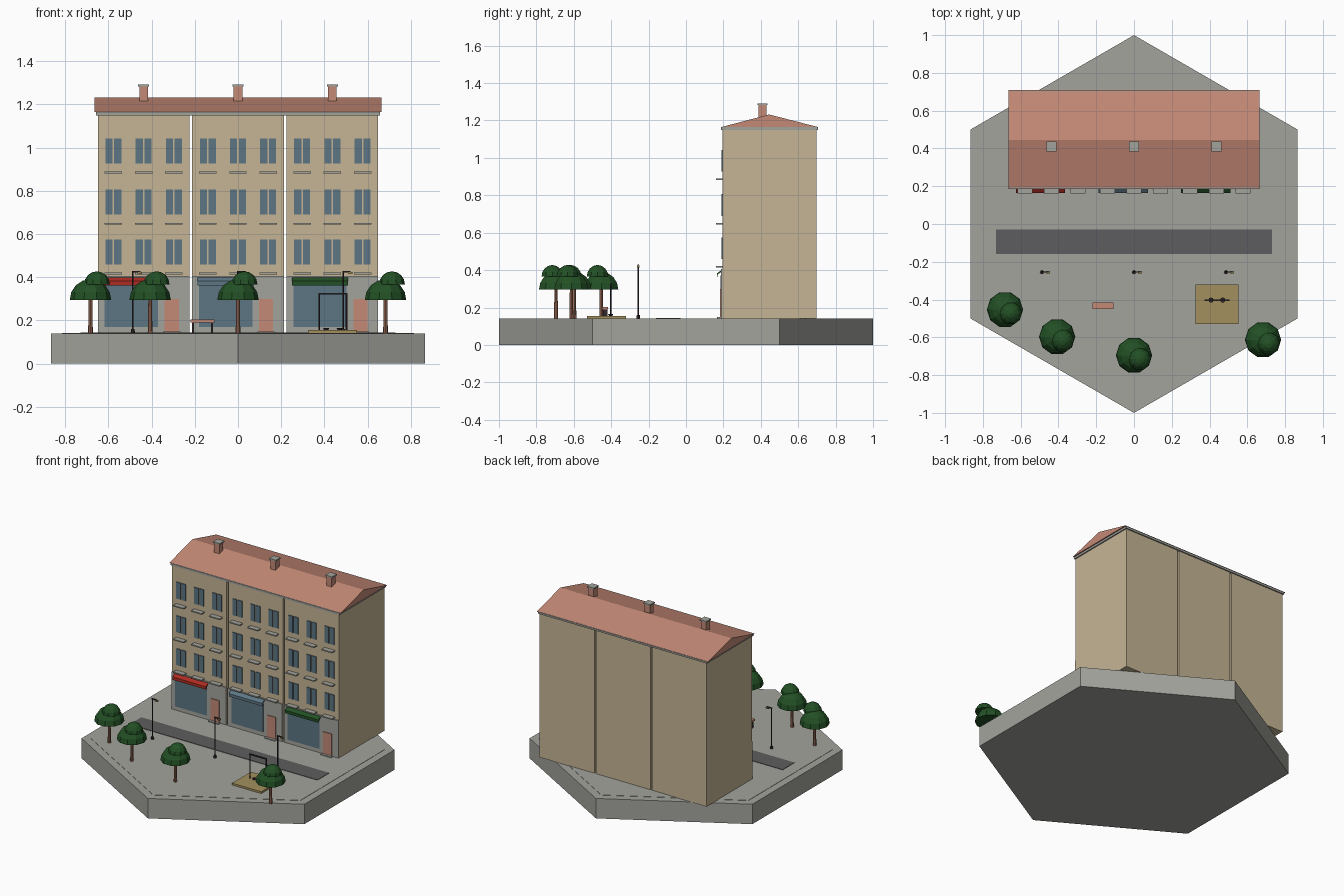
import bpy, bmesh, math
from mathutils import Vector

if "Cube" in bpy.data.objects:
    bpy.data.objects.remove(bpy.data.objects["Cube"])


def mat(name, r, g, b):
    m = bpy.data.materials.new(name)
    m.diffuse_color = (r, g, b, 1)
    m.use_nodes = True
    m.node_tree.nodes["Principled BSDF"].inputs["Base Color"].default_value = m.diffuse_color
    return m


PLASTER = mat("tan plaster", 0.56, 0.46, 0.30)
STONE = mat("grey stone", 0.37, 0.37, 0.34)
TILE = mat("terracotta", 0.55, 0.25, 0.18)
GLASS = mat("blue glass", 0.11, 0.18, 0.23)
ROAD = mat("asphalt", 0.11, 0.11, 0.115)
LEAF = mat("leaf green", 0.016, 0.08, 0.018)
RED = mat("awning red", 0.42, 0.025, 0.016)
SAND = mat("sand", 0.36, 0.28, 0.11)
METAL = mat("dark metal", 0.035, 0.022, 0.025)
BARK = mat("bark brown", 0.35, 0.16, 0.10)


def finish(bm, name, m):
    bmesh.ops.recalc_face_normals(bm, faces=bm.faces)
    me = bpy.data.meshes.new(name)
    bm.to_mesh(me)
    bm.free()
    me.materials.append(m)
    ob = bpy.data.objects.new(name, me)
    bpy.context.collection.objects.link(ob)
    return ob


def box(name, m, x0, x1, y0, y1, z0, z1):
    bm = bmesh.new()
    bmesh.ops.create_cube(bm, size=1)
    for v in bm.verts:
        v.co = Vector(((x0 + x1) / 2 + v.co.x * (x1 - x0),
                       (y0 + y1) / 2 + v.co.y * (y1 - y0),
                       (z0 + z1) / 2 + v.co.z * (z1 - z0)))
    return finish(bm, name, m)


def prism(name, m, profile, x0, x1):
    """Extrude a (y, z) profile along x."""
    bm = bmesh.new()
    f = bm.faces.new([bm.verts.new((x0, y, z)) for y, z in profile])
    ext = bmesh.ops.extrude_face_region(bm, geom=[f])["geom"]
    for v in ext:
        if isinstance(v, bmesh.types.BMVert):
            v.co.x = x1
    return finish(bm, name, m)


def lathe(name, m, x, y, rings, sides, turn=0.0):
    """Stack of (radius, z) rings, closed at both ends."""
    bm = bmesh.new()
    loops = []
    for r, z in rings:
        loops.append([bm.verts.new((x + r * math.cos(turn + math.tau * i / sides),
                                    y + r * math.sin(turn + math.tau * i / sides), z))
                      for i in range(sides)])
    for a, b in zip(loops, loops[1:]):
        for i in range(sides):
            j = (i + 1) % sides
            bm.faces.new((a[i], a[j], b[j], b[i]))
    bm.faces.new(loops[0][::-1])
    bm.faces.new(loops[-1])
    return finish(bm, name, m)


def dome(name, x, y, z, r):
    angles = [0, 22, 45, 67, 86]
    rings = [(r * math.cos(math.radians(a)), z + r * math.sin(math.radians(a))) for a in angles]
    return lathe(name, LEAF, x, y, rings, 10)


G = 0.14  # ground level

# Hexagonal base, thin paving slab and road
lathe("base", STONE, 0, 0, [(1, 0), (1, G)], 6, math.pi / 6)
lathe("paving", STONE, 0, 0, [(0.94, G - 0.01), (0.94, G + 0.002)], 6, math.pi / 6)
box("road", ROAD, -0.73, 0.73, -0.16, -0.03, G, G + 0.005)

# Three terraced houses
F = 0.195
for cx, awning in ((-0.437, RED), (0, GLASS), (0.437, LEAF)):
    box("house_body", PLASTER, cx - 0.212, cx + 0.212, F, 0.697, G, 1.15)
    box("ground_floor_front", STONE, cx - 0.212, cx + 0.212, F - 0.007, F, G, 0.405)
    box("shop_window", GLASS, cx - 0.18, cx + 0.066, F - 0.011, F - 0.006, 0.17, 0.37)
    box("door", TILE, cx + 0.097, cx + 0.163, F - 0.013, F - 0.006, G, 0.30)
    box("door_step", STONE, cx + 0.09, cx + 0.17, F - 0.03, F - 0.006, G, G + 0.008)
    prism("awning", awning, [(F - 0.006, 0.40), (F - 0.03, 0.382), (F - 0.03, 0.362),
                             (F - 0.027, 0.362), (F - 0.027, 0.376), (F - 0.006, 0.39)],
          cx - 0.187, cx + 0.073)
    # windows with two leaves and a balcony slab below
    for z in (0.459, 0.69, 0.927):
        for dx in (-0.14, 0, 0.14):
            for s in (-1, 1):
                wx = cx + dx + s * 0.0205
                box("window_leaf", GLASS, wx - 0.0165, wx + 0.0165, F - 0.006, F, z, z + 0.116)
            box("balcony_slab", STONE, cx + dx - 0.04, cx + dx + 0.04, F - 0.034, F,
                z - 0.046, z - 0.038)
    # chimney
    box("chimney", TILE, cx - 0.02, cx + 0.02, 0.388, 0.43, 1.19, 1.285)
    box("chimney_cap", STONE, cx - 0.026, cx + 0.026, 0.383, 0.436, 1.283, 1.292)

# Cornice and roof
box("cornice", STONE, -0.657, 0.657, 0.188, 0.705, 1.15, 1.166)
prism("roof", TILE, [(0.186, 1.164), (0.709, 1.164), (0.445, 1.232)], -0.665, 0.665)

# Trees
for x, y in ((-0.683, -0.453), (-0.407, -0.597), (0, -0.695), (0.683, -0.613)):
    lathe("tree_trunk", BARK, x, y, [(0.011, G), (0.008, 0.31)], 8)
    dome("tree_crown", x, y, 0.295, 0.096)
    dome("tree_top", x + 0.03, y - 0.02, 0.367, 0.06)

# Street lamps
for x in (-0.487, 0, 0.487):
    y = -0.255
    lathe("lamp_base", METAL, x, y, [(0.010, G), (0.008, G + 0.02)], 8)
    lathe("lamp_pole", METAL, x, y, [(0.004, G), (0.004, 0.428)], 8)
    box("lamp_arm", METAL, x - 0.004, x + 0.035, y - 0.003, y + 0.003, 0.422, 0.429)
    box("lamp_head", SAND, x + 0.022, x + 0.042, y - 0.007, y + 0.007, 0.415, 0.424)

# Bench
box("bench_seat", TILE, -0.22, -0.108, -0.45, -0.416, 0.19, 0.204)
for x in (-0.208, -0.12):
    box("bench_leg", METAL, x - 0.004, x + 0.004, -0.445, -0.421, G, 0.19)

# Play area with a swing frame
box("sand_pit", SAND, 0.325, 0.552, -0.53, -0.32, G, 0.155)
for x in (0.376, 0.502):
    lathe("swing_post", METAL, x, -0.403, [(0.004, 0.15), (0.004, 0.325)], 8)
box("swing_bar", METAL, 0.372, 0.506, -0.407, -0.399, 0.32, 0.328)
for x in (0.408, 0.47):
    lathe("play_seat", METAL, x, -0.403, [(0.009, 0.154), (0.014, 0.164)], 8)
